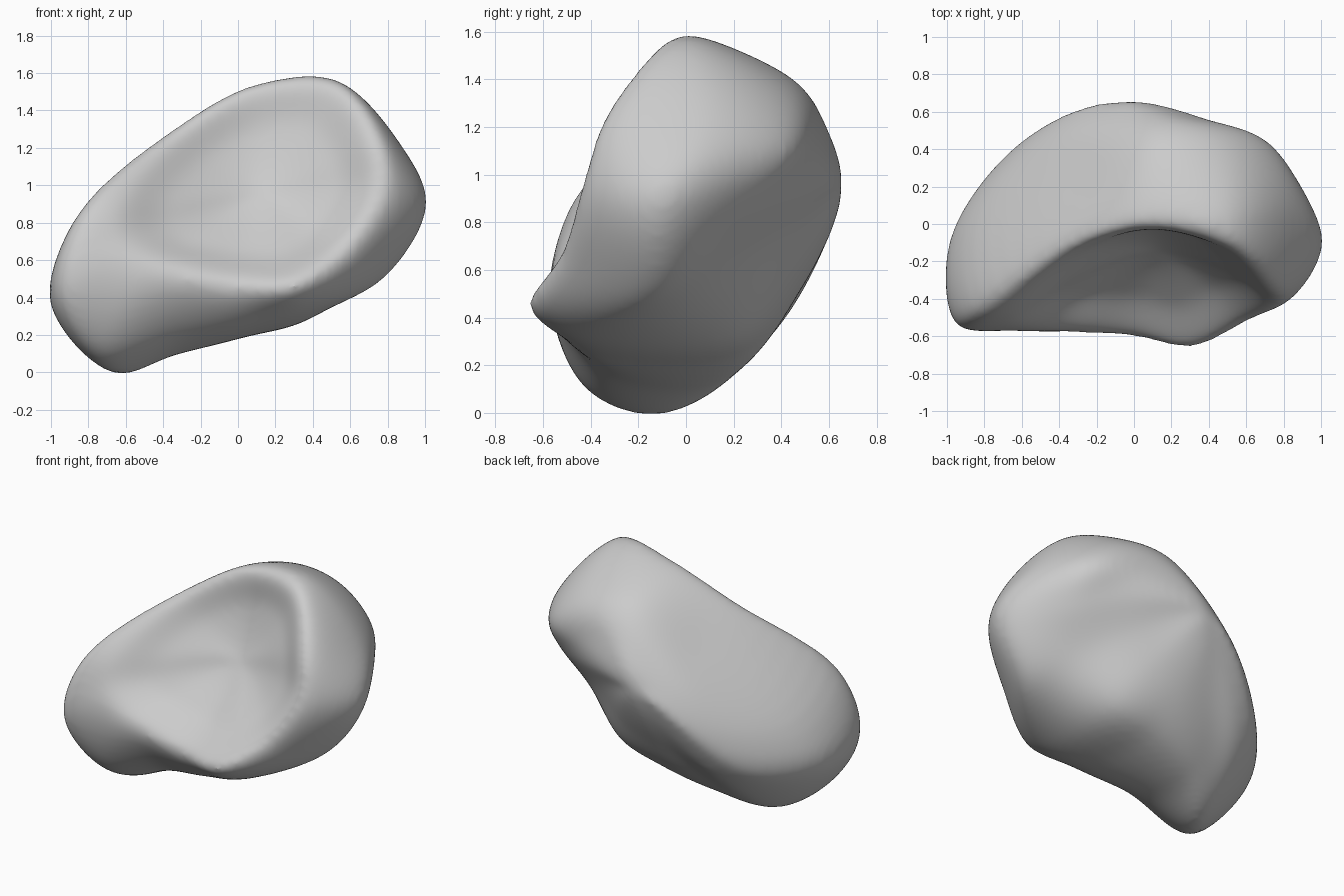
import bpy
import bmesh
from mathutils import Vector

old = bpy.data.objects.get("Cube")
if old:
    bpy.data.objects.remove(old, do_unlink=True)

# Guide rings, clockwise from the top as seen from the front
rim = [(.1, -.02, 1.51), (.52, -.12, 1.53), (.75, -.34, 1.24), (.78, -.43, .97),
       (.6, -.52, .67), (.3, -.66, .46), (0, -.6, .46), (-.3, -.58, .51),
       (-.52, -.57, .57), (-.66, -.54, .69), (-.67, -.47, .88), (-.3, -.13, 1.29)]
girth = [(.1, .03, 1.54), (.52, .03, 1.56), (.87, .07, 1.21), (1.01, -.1, .89),
         (.79, -.15, .51), (.37, -.42, .32), (.05, -.42, .25), (-.3, -.36, .18),
         (-.72, -.43, .11), (-.95, -.53, .42), (-.84, -.46, .85), (-.3, -.06, 1.33)]
back = [(.1, .42, 1.4), (.47, .46, 1.34), (.74, .42, 1.1), (.77, .27, .87),
        (.6, .2, .63), (.34, .2, .32), (.02, .22, .23), (-.32, .13, .12),
        (-.66, -.12, 0), (-.98, -.1, .36), (-.89, 0, .62), (-.32, .25, 1.14)]
ridge = [(.05, .58, 1.2), (.2, .585, 1.2), (.42, .55, 1.08), (.47, .5, .95),
         (.34, .46, .78), (.17, .47, .6), (-.02, .5, .56), (-.25, .46, .48),
         (-.52, .37, .34), (-.65, .38, .43), (-.5, .505, .68), (-.3, .53, .96)]
bowl_centre = Vector((.12, -.15, .95))
back_centre = Vector((-.05, .655, .93))
STEPS = 7


def spline(a, b, c, d, t):
    """Point between b and c on a centripetal curve through a, b, c, d."""
    before, here, after = [max(v.length, 1e-6) ** .5 for v in (b - a, c - b, d - c)]
    start = ((b - a) / before - (c - a) / (before + here)) * here + (c - b)
    end = ((d - c) / after - (d - b) / (here + after)) * here + (c - b)
    s = 1 - t
    return (b * (s * s * (1 + 2 * t)) + start * (t * s * s)
            + c * (t * t * (1 + 2 * s)) - end * (t * t * s))


# Spokes run from the bowl centre, over the rim, to the back centre
rim, girth, back, ridge = ([Vector(p) for p in ring]
                           for ring in (rim, girth, back, ridge))
bowl = [bowl_centre.lerp(p, .6) + Vector((0, .04, 0)) for p in rim]
count = len(rim)
spokes = []
for k in range(count):
    opposite = (k + count // 2) % count
    path = [bowl[opposite], bowl_centre, bowl[k], rim[k], girth[k], back[k],
            ridge[k], back_centre, ridge[opposite]]
    spoke = []
    for i in range(len(path) - 3):
        for j in range(STEPS):
            spoke.append(spline(*path[i:i + 4], j / STEPS))
    spokes.append(spoke[1:])

# Closed rings join the spokes
rings = []
for level in zip(*spokes):
    ring = []
    for k in range(count):
        corners = [level[(k + o) % count] for o in (-1, 0, 1, 2)]
        for j in range(STEPS):
            ring.append(spline(*corners, j / STEPS))
    rings.append(ring)

# Skin the rings and close both centres with fans
bm = bmesh.new()
grid = [[bm.verts.new(p) for p in ring] for ring in rings]
front_tip = bm.verts.new(bowl_centre)
back_tip = bm.verts.new(back_centre)
total = len(grid[0])
for k in range(total):
    n = (k + 1) % total
    for inner, outer in zip(grid, grid[1:]):
        bm.faces.new((inner[k], inner[n], outer[n], outer[k]))
    bm.faces.new((front_tip, grid[0][n], grid[0][k]))
    bm.faces.new((back_tip, grid[-1][k], grid[-1][n]))
bmesh.ops.recalc_face_normals(bm, faces=bm.faces)
mesh = bpy.data.meshes.new("rock")
bm.to_mesh(mesh)
bm.free()

rock = bpy.data.objects.new("rock", mesh)
bpy.context.collection.objects.link(rock)

# Even out the mesh and wear the surface smooth
remesh = rock.modifiers.new("even mesh", "REMESH")
remesh.mode = "VOXEL"
remesh.voxel_size = .02
remesh.use_smooth_shade = True
wear = rock.modifiers.new("worn surface", "SMOOTH")
wear.factor = .5
wear.iterations = 20

# Plain stone colour
stone = bpy.data.materials.new("grey stone")
stone.use_nodes = True
colour = (.6, .6, .6, 1)
stone.diffuse_color = colour
shader = next(n for n in stone.node_tree.nodes if n.type == "BSDF_PRINCIPLED")
shader.inputs["Base Color"].default_value = colour
mesh.materials.append(stone)
for face in mesh.polygons:
    face.use_smooth = True
